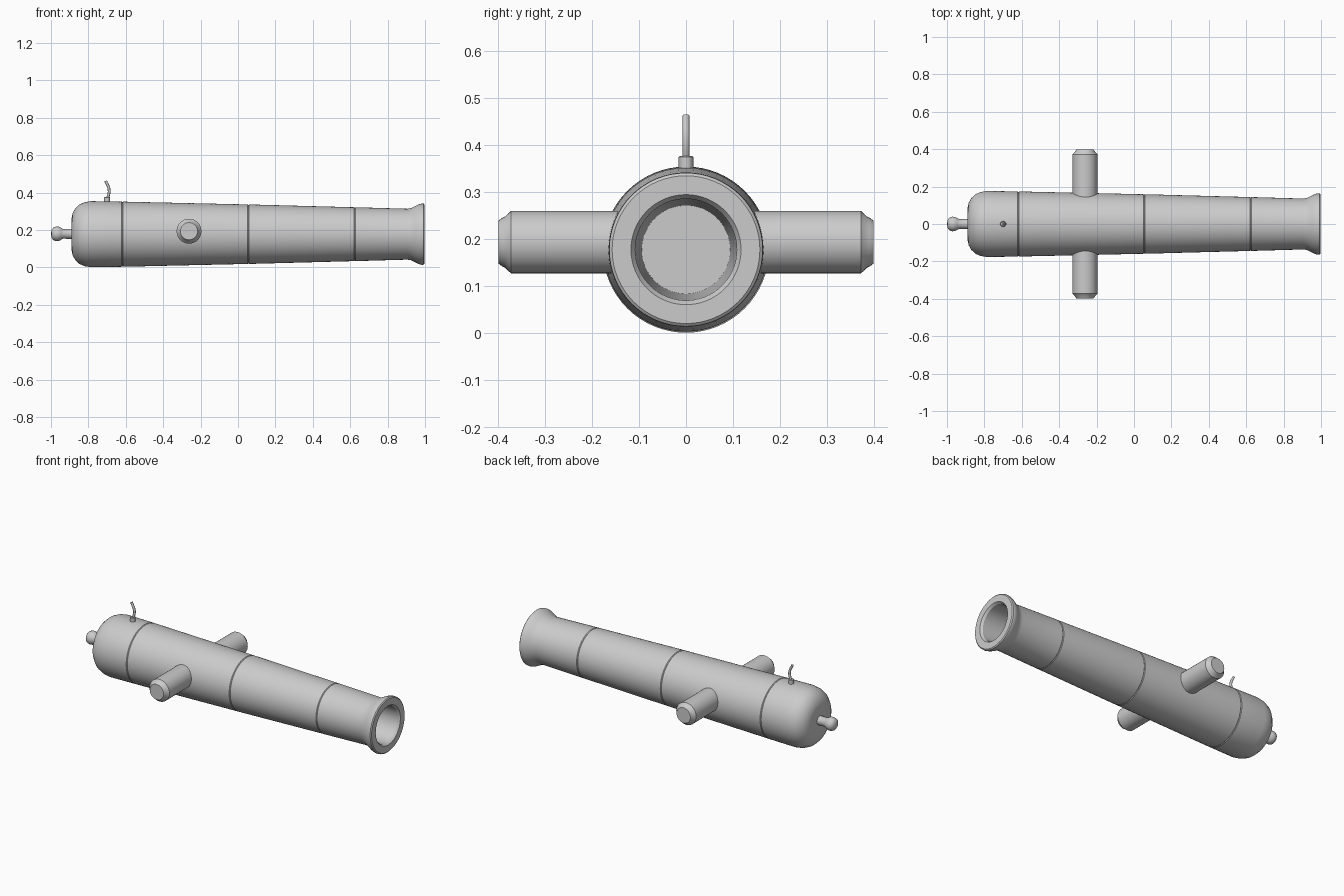
import bpy, bmesh, math
from mathutils import Vector

if "Cube" in bpy.data.objects:
    bpy.data.objects.remove(bpy.data.objects["Cube"])

AXIS_Z = 0.178


def lathe(name, profile, sides, origin, axis, angle=35):
    """Revolve (distance, radius) points about an axis; zero radius makes a pole."""
    bm = bmesh.new()
    rings = []
    for d, r in profile:
        if r == 0:
            rings.append([bm.verts.new((0, 0, d))])
        else:
            rings.append([bm.verts.new((r * math.cos(2 * math.pi * i / sides),
                                        r * math.sin(2 * math.pi * i / sides), d))
                          for i in range(sides)])
    for a, b in zip(rings, rings[1:]):
        for i in range(sides):
            j = (i + 1) % sides
            quad = [a[i % len(a)], a[j % len(a)], b[j % len(b)], b[i % len(b)]]
            bm.faces.new(list(dict.fromkeys(quad)))
    bmesh.ops.recalc_face_normals(bm, faces=bm.faces)
    mesh = bpy.data.meshes.new(name)
    bm.to_mesh(mesh)
    bm.free()
    ob = bpy.data.objects.new(name, mesh)
    bpy.context.collection.objects.link(ob)
    ob.location = origin
    ob.rotation_euler = Vector(axis).to_track_quat('Z', 'Y').to_euler()
    smooth(ob, angle)
    return ob


def smooth(ob, angle):
    bpy.ops.object.select_all(action='DESELECT')
    ob.select_set(True)
    bpy.context.view_layer.objects.active = ob
    bpy.ops.object.shade_smooth_by_angle(angle=math.radians(angle))


def groove(x, r):
    """Shallow seam around the barrel."""
    return [(x - 0.004, r), (x, r - 0.003), (x + 0.004, r)]


# Barrel: rounded breech, tapering tube, flared muzzle and hollow bore
breech = [(-0.89, 0), (-0.89, 0.085), (-0.884, 0.113), (-0.87, 0.138),
          (-0.848, 0.159), (-0.82, 0.171), (-0.785, 0.1765)]
tube = groove(-0.618, 0.174) + groove(0.056, 0.159) + groove(0.623, 0.144)
muzzle = [(0.905, 0.136), (0.925, 0.139), (0.945, 0.149), (0.965, 0.159),
          (0.982, 0.164), (0.993, 0.163), (0.998, 0.157)]
bore = [(0.998, 0.117), (0.985, 0.108), (0.15, 0.094), (0.15, 0)]
lathe("barrel", breech + tube + muzzle + bore, 64, (0, 0, AXIS_Z), (1, 0, 0), 30)

# Rear knob on a narrow neck
knob = [(-0.87, 0.03), (-0.89, 0.027), (-0.935, 0.026), (-0.944, 0.031),
        (-0.957, 0.038), (-0.972, 0.039), (-0.987, 0.034), (-0.996, 0.022), (-1.0, 0)]
lathe("rear_knob", knob, 32, (0, 0, AXIS_Z + 0.002), (1, 0, 0), 50)

# Side trunnions with stepped chamfered ends
trunnion = [(0.1, 0.0665), (0.372, 0.0665), (0.385, 0.054),
            (0.39, 0.052), (0.398, 0.046), (0.398, 0)]
for side, s in (("front", -1), ("back", 1)):
    lathe(side + "_trunnion", trunnion, 32, (-0.262, 0, 0.194), (0, s, 0), 25)

# Fuse holder
lathe("fuse_holder", [(0.33, 0.0155), (0.375, 0.0155), (0.377, 0.0135), (0.377, 0)],
      12, (-0.7, 0, 0), (0, 0, 1), 35)

# Curved fuse
curve = bpy.data.curves.new("fuse", 'CURVE')
curve.dimensions = '3D'
curve.bevel_depth = 0.0075
curve.bevel_resolution = 2
curve.resolution_u = 6
curve.use_fill_caps = True
spline = curve.splines.new('BEZIER')
path = [(-0.700, 0.36), (-0.689, 0.415), (-0.708, 0.463)]
spline.bezier_points.add(len(path) - 1)
for p, (x, z) in zip(spline.bezier_points, path):
    p.co = (x, 0, z)
    p.handle_left_type = p.handle_right_type = 'AUTO'
fuse = bpy.data.objects.new("fuse", curve)
bpy.context.collection.objects.link(fuse)
